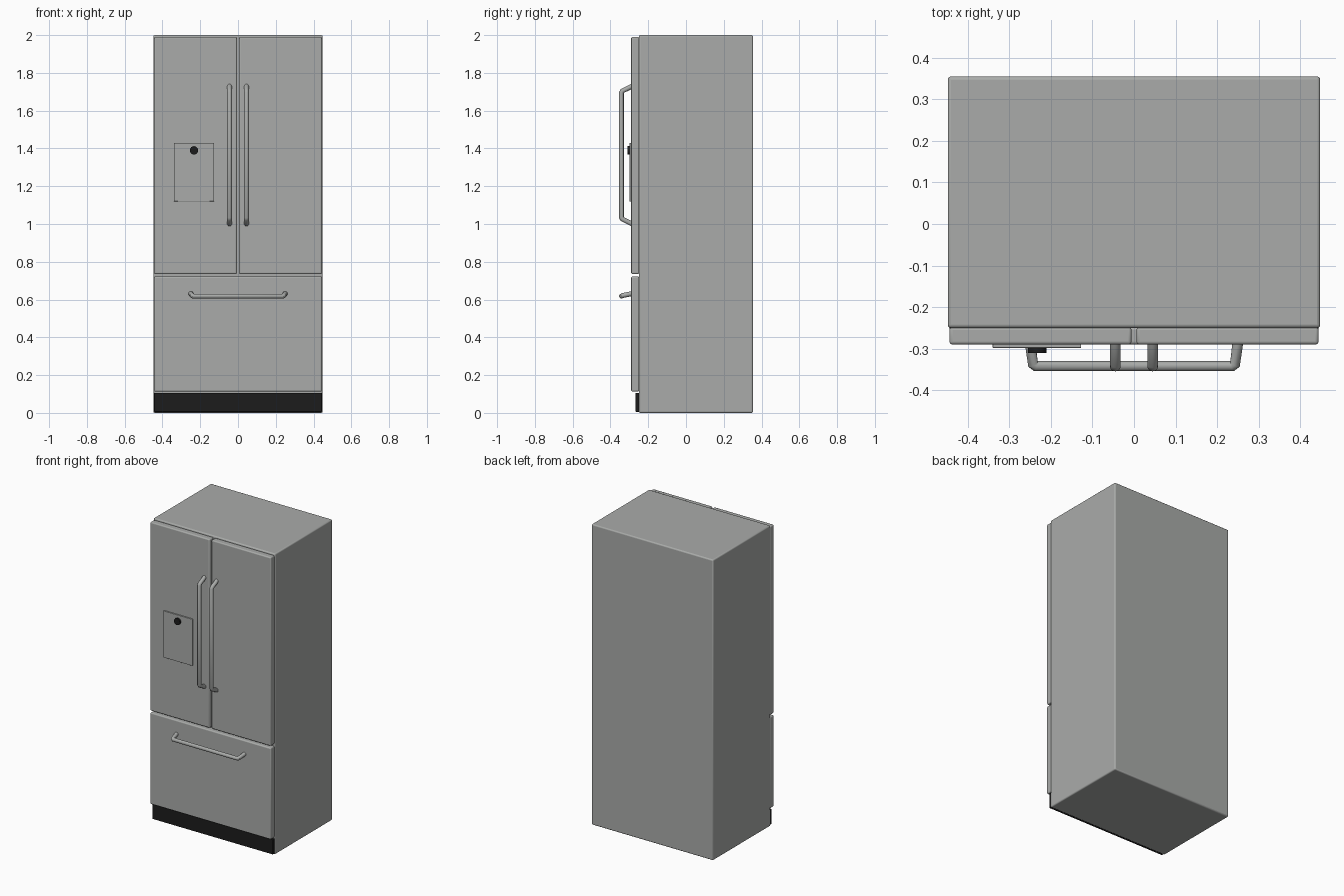
import bpy
import math

if "Cube" in bpy.data.objects:
    bpy.data.objects.remove(bpy.data.objects["Cube"])


def material(name, rgb):
    m = bpy.data.materials.new(name)
    m.diffuse_color = (*rgb, 1)
    m.use_nodes = True
    m.node_tree.nodes["Principled BSDF"].inputs["Base Color"].default_value = m.diffuse_color
    return m


STEEL = material("steel grey", (0.40, 0.41, 0.40))
BLACK = material("black plastic", (0.012, 0.012, 0.012))


def smooth(ob):
    bpy.ops.object.select_all(action='DESELECT')
    ob.select_set(True)
    bpy.context.view_layer.objects.active = ob
    bpy.ops.object.shade_smooth_by_angle(angle=math.radians(35))


def box(name, lo, hi, mat, bevel=0.0):
    """Box between two corners with rounded edges."""
    bpy.ops.mesh.primitive_cube_add(size=1)
    ob = bpy.context.object
    ob.name = name
    for v in ob.data.vertices:
        v.co = [(lo[i] + hi[i]) / 2 + v.co[i] * (hi[i] - lo[i]) for i in range(3)]
    ob.data.materials.append(mat)
    if bevel:
        mod = ob.modifiers.new("rounded edges", 'BEVEL')
        mod.width, mod.segments = bevel, 3
        smooth(ob)
    return ob


def rod(name, points, radius, mat):
    """Round bar along a polyline, turned into a mesh."""
    cu = bpy.data.curves.new(name, 'CURVE')
    cu.dimensions = '3D'
    cu.bevel_depth, cu.bevel_resolution = radius, 4
    cu.use_fill_caps = True
    sp = cu.splines.new('POLY')
    sp.points.add(len(points) - 1)
    for p, co in zip(sp.points, points):
        p.co = (*co, 1)
    ob = bpy.data.objects.new(name, cu)
    bpy.context.collection.objects.link(ob)
    bpy.ops.object.select_all(action='DESELECT')
    ob.select_set(True)
    bpy.context.view_layer.objects.active = ob
    bpy.ops.object.convert(target='MESH')
    ob = bpy.context.object
    ob.data.materials.clear()
    ob.data.materials.append(mat)
    smooth(ob)
    return ob


# Cabinet and kick plate
box("cabinet", (-0.448, -0.25, 0), (0.448, 0.355, 2), STEEL, 0.008)
box("kick_plate", (-0.444, -0.268, 0.006), (0.444, -0.24, 0.106), BLACK, 0.003)

# Two upper doors with vertical handles
for side, s in (("left", -1), ("right", 1)):
    x0, x1 = sorted((s * 0.006, s * 0.444))
    box(side + "_door", (x0, -0.29, 0.735), (x1, -0.248, 1.99), STEEL, 0.007)
    x = s * 0.045
    rod(side + "_door_handle",
        [(x, -0.284, 1.73), (x, -0.337, 1.704), (x, -0.342, 1.695),
         (x, -0.342, 1.035), (x, -0.337, 1.026), (x, -0.284, 1.0)],
        0.013, STEEL)

# Freezer drawer with horizontal handle
box("freezer_drawer", (-0.444, -0.29, 0.113), (0.444, -0.248, 0.722), STEEL, 0.007)
rod("drawer_handle",
    [(-0.25, -0.284, 0.632), (-0.243, -0.337, 0.621), (-0.236, -0.342, 0.618),
     (0.236, -0.342, 0.618), (0.243, -0.337, 0.621), (0.25, -0.284, 0.632)],
    0.013, STEEL)

# Dispenser plate and round button on the left door
box("dispenser_panel", (-0.34, -0.298, 1.12), (-0.127, -0.288, 1.43), STEEL, 0.001)
bpy.ops.mesh.primitive_cylinder_add(vertices=24, radius=0.022, depth=0.016,
                                    location=(-0.233, -0.302, 1.39),
                                    rotation=(math.pi / 2, 0, 0))
knob = bpy.context.object
knob.name = "dispenser_button"
knob.data.materials.append(BLACK)
smooth(knob)
